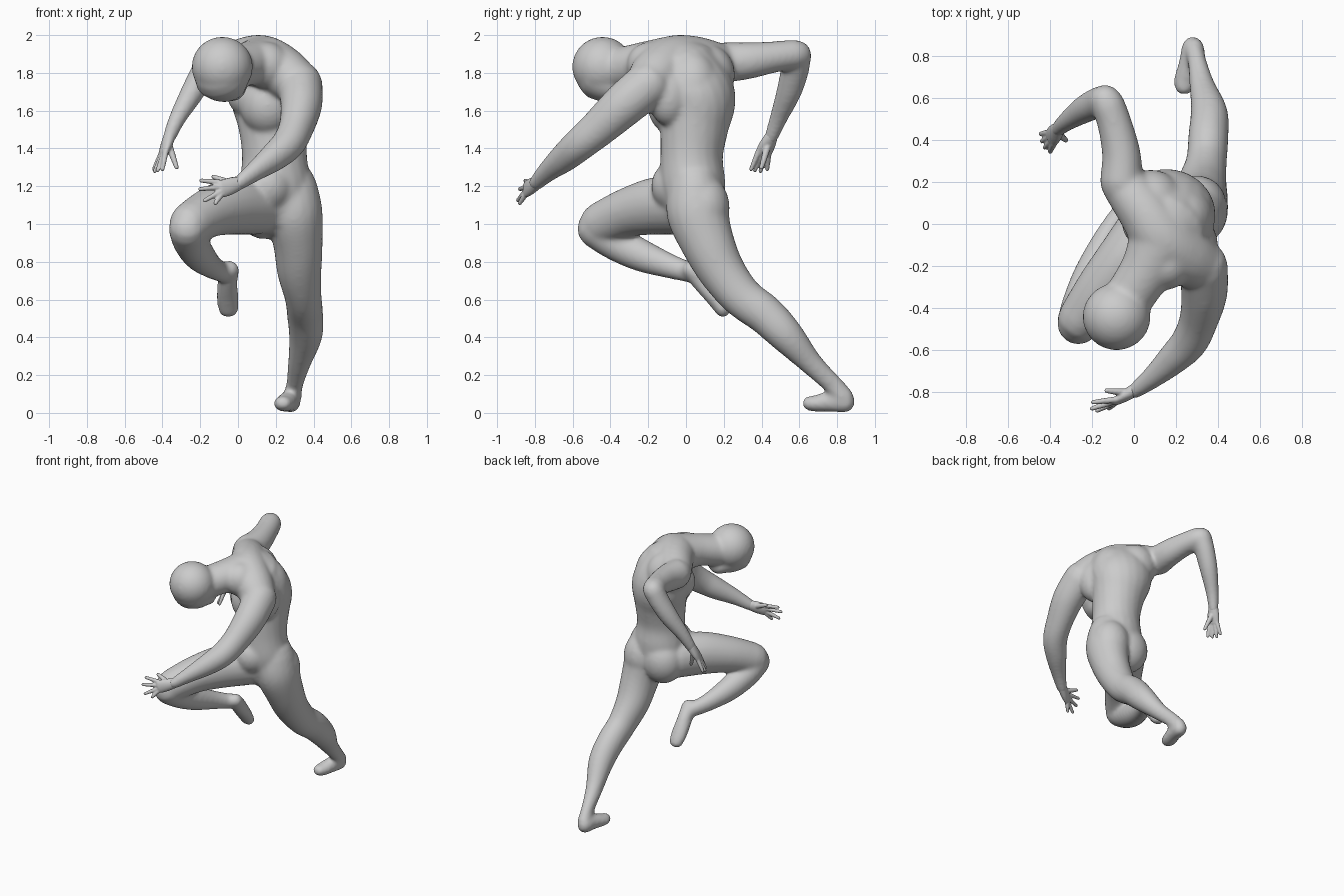
import bpy, bmesh, math
from mathutils import Vector, Matrix


def spline(p, t):
    """Catmull-Rom through rows of numbers."""
    i = min(int(t), len(p) - 2)
    f = t - i
    a, b, c, d = p[max(i - 1, 0)], p[i], p[i + 1], p[min(i + 2, len(p) - 1)]
    return [0.5 * (2 * q + (r - o) * f + (2 * o - 5 * q + 4 * r - s) * f * f
                   + (3 * q - o - 3 * r + s) * f ** 3) for o, q, r, s in zip(a, b, c, d)]


def tube(bm, pts, side=(1, 0, 0), side_end=None, sides=20, steps=5, grow=0.0):
    """Loft ellipses (x, y, z, side radius, depth radius) with round ends."""
    n = (len(pts) - 1) * steps
    rows = [spline(pts, i / steps) for i in range(n + 1)]
    cen = [Vector(r[:3]) for r in rows]
    s0, s1 = Vector(side), Vector(side_end or side)
    rings = []
    for i, r in enumerate(rows):
        tan = (cen[min(i + 1, n)] - cen[max(i - 1, 0)]).normalized()
        s = s0.lerp(s1, i / n)
        u = (s - tan * s.dot(tan)).normalized()
        v = tan.cross(u)
        ra, rb = r[3] + grow, r[4] + grow
        angles = [0]
        if i == 0:
            angles = [-80, -55, -28, 0]
        elif i == n:
            angles = [0, 28, 55, 80]
        for g in angles:
            g = math.radians(g)
            o, k = cen[i] + tan * min(ra, rb) * math.sin(g), math.cos(g)
            rings.append([bm.verts.new(o + u * ra * k * math.cos(a) + v * rb * k * math.sin(a))
                          for a in (2 * math.pi * j / sides for j in range(sides))])
    for a, b in zip(rings, rings[1:]):
        for j in range(sides):
            bm.faces.new((a[j], a[(j + 1) % sides], b[(j + 1) % sides], b[j]))
    bm.faces.new(rings[0][::-1])
    bm.faces.new(rings[-1])


def ball(bm, c, r, scale=(1, 1, 1)):
    bmesh.ops.create_uvsphere(bm, u_segments=24, v_segments=14, radius=r,
                              matrix=Matrix.Translation(c) @ Matrix.Diagonal((*scale, 1)))


def finish(bm, name, voxel, smooth):
    bmesh.ops.recalc_face_normals(bm, faces=bm.faces)
    for f in bm.faces:
        f.smooth = True
    me = bpy.data.meshes.new(name)
    bm.to_mesh(me)
    bm.free()
    ob = bpy.data.objects.new(name, me)
    bpy.context.collection.objects.link(ob)
    m = ob.modifiers.new("blend", 'REMESH')
    m.mode, m.voxel_size, m.use_smooth_shade = 'VOXEL', voxel, True
    m = ob.modifiers.new("soften", 'SMOOTH')
    m.factor, m.iterations = 0.5, smooth


body = bmesh.new()


def limb(pts, side=(1, 0, 0), side_end=None):
    tube(body, pts, side, side_end, grow=.003)


# torso: pelvis to upper back, twisting towards the shoulders
limb([(.20, .05, 1.09, .195, .155), (.197, .035, 1.22, .187, .17), (.193, .03, 1.36, .17, .163),
      (.187, .045, 1.52, .184, .178), (.175, .065, 1.67, .218, .19), (.16, .015, 1.80, .215, .165)],
     (1, .1, 0), (.83, -.55, -.15))
ball(body, (.15, -.04, 1.20), .145)
# shoulder girdle, shoulder blades and neck muscle
limb([(-.05, .19, 1.855, .095, .105), (.05, .06, 1.865, .125, .125), (.14, -.07, 1.86, .135, .14),
      (.24, -.15, 1.80, .135, .14), (.325, -.205, 1.74, .115, .118)], (0, 0, 1))
ball(body, (.08, .105, 1.79), .155, (1, 1, 1.05))
ball(body, (.23, .03, 1.71), .15, (1.03, 1.03, 1.4))
ball(body, (.285, -.09, 1.68), .115, (1, 1, 1.4))
ball(body, (.15, -.19, 1.84), .125)
# chest muscles and buttocks
ball(body, (.16, -.055, 1.63), .15, (1, 1, 1.1))
ball(body, (.22, -.075, 1.67), .13)
ball(body, (.07, .01, 1.69), .13)
ball(body, (.30, .09, 1.085), .142, (1, 1, 1.25))
ball(body, (.14, .085, 1.09), .142, (1.1, 1, 1.2))
# neck and head
limb([(.12, -.10, 1.86, .15, .13), (.06, -.22, 1.85, .125, .112), (-.025, -.35, 1.82, .115, .11)], (.85, -.5, 0))
ball(body, (-.083, -.442, 1.832), .163, (1.0, .99, .98))
limb([(-.085, -.45, 1.775, .145, .125), (-.06, -.40, 1.74, .118, .102), (-.035, -.345, 1.715, .08, .065)])

# stretched rear leg and its foot
limb([(.275, .045, 1.19, .143, .14), (.296, .06, 1.06, .149, .16), (.317, .115, .90, .129, .14),
      (.325, .19, .75, .115, .122),
      (.345, .295, .615, .095, .108), (.355, .42, .52, .093, .102), (.358, .53, .41, .086, .09),
      (.325, .66, .265, .058, .06), (.30, .777, .15, .042, .05), (.287, .833, .08, .047, .055)])
limb([(.28, .842, .060, .05, .057), (.265, .76, .06, .05, .052), (.245, .69, .05, .052, .042),
      (.238, .655, .050, .045, .037)])
# raised front leg: thigh, shin, hanging foot
limb([(.09, -.01, 1.10, .155, .155), (-.03, -.16, 1.095, .14, .15), (-.15, -.31, 1.06, .125, .128),
      (-.253, -.452, 1.0, .108, .113)], (1, -.8, 0))
limb([(-.265, -.473, .975, .1, .102), (-.25, -.38, .905, .09, .092), (-.205, -.24, .835, .08, .084),
      (-.14, -.08, .775, .058, .062), (-.075, .035, .74, .046, .05)], (1, -.3, 0))
limb([(-.045, .03, .757, .049, .047), (-.055, .09, .69, .05, .052), (-.055, .155, .605, .056, .044),
      (-.05, .195, .543, .05, .036)])

# forward arm
limb([(.33, -.20, 1.74, .115, .12), (.335, -.33, 1.63, .108, .114), (.308, -.46, 1.51, .09, .098),
      (.265, -.56, 1.425, .085, .087), (.19, -.64, 1.355, .073, .076), (.09, -.73, 1.28, .05, .054),
      (.005, -.795, 1.215, .034, .038)])
# backward arm, bent at the elbow
limb([(-.06, .20, 1.855, .10, .105), (-.06, .33, 1.865, .09, .095), (-.09, .47, 1.885, .08, .08),
      (-.125, .573, 1.897, .077, .077)])
limb([(-.135, .59, 1.897, .072, .072), (-.18, .575, 1.81, .066, .072), (-.24, .545, 1.70, .06, .064),
      (-.32, .49, 1.56, .043, .045), (-.365, .45, 1.455, .032, .034)])
finish(body, "body", .012, 14)


def hand(name, wrist, palm, tips, thumb, side, spread):
    """Flat palm, four tapering fingers and a thumb."""
    bm = bmesh.new()
    w, p, s = Vector(wrist), Vector(palm), Vector(side).normalized()
    tube(bm, [(*w, .034, .032), (*w.lerp(p, .55), .045, .028), (*p, .046, .02)], side, steps=4)
    for i, t in enumerate(tips):
        k, t = p + s * spread * (i - 1.5), Vector(t)
        tube(bm, [(*k, .016, .016), (*k.lerp(t, .5), .014, .014), (*t, .011, .011)], side, sides=10, steps=3)
    k, t = w.lerp(p, .35), Vector(thumb)
    tube(bm, [(*k, .02, .02), (*k.lerp(t, .55), .017, .017), (*t, .012, .012)], side, sides=10, steps=3)
    finish(bm, name, .0055, 2)


hand("front_hand", (.015, -.785, 1.22), (-.085, -.845, 1.185),
     [(-.12, -.88, 1.11), (-.175, -.89, 1.125), (-.20, -.88, 1.185), (-.195, -.85, 1.23)],
     (-.13, -.795, 1.25), (.2, .25, 1), .023)
hand("back_hand", (-.36, .455, 1.47), (-.395, .41, 1.375),
     [(-.40, .345, 1.29), (-.425, .365, 1.285), (-.44, .395, 1.28), (-.445, .43, 1.29)],
     (-.325, .40, 1.30), (-.4, .9, -.2), .02)
